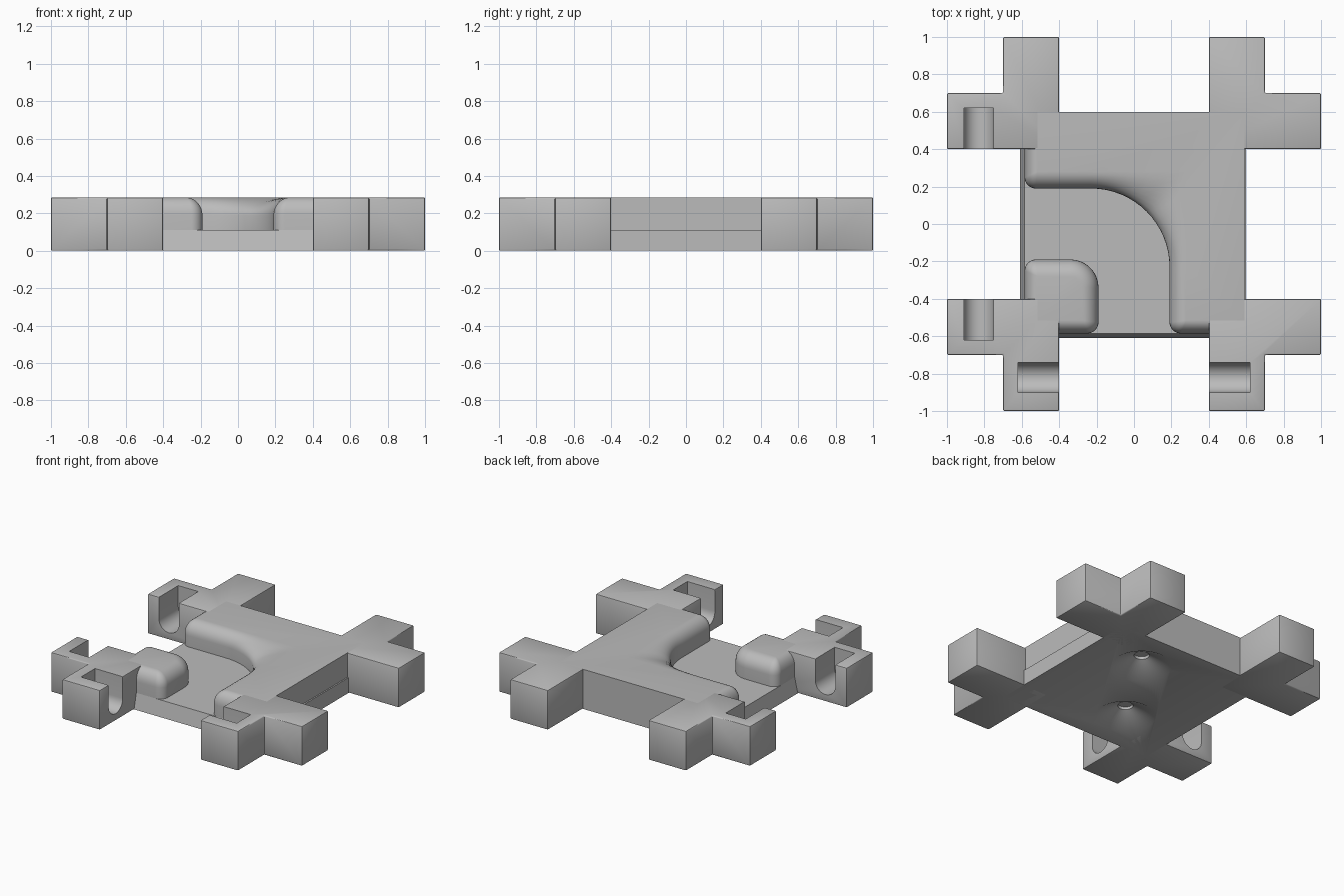
import bpy, bmesh, math
from mathutils import Vector, Matrix

if "Cube" in bpy.data.objects:
    bpy.data.objects.remove(bpy.data.objects["Cube"])

TOP, FLOOR, SHOULDER = 0.285, 0.11, 0.19

grey = bpy.data.materials.new("plain_grey")
grey.use_nodes = True
grey.diffuse_color = (0.5, 0.5, 0.5, 1)
bsdf = next(n for n in grey.node_tree.nodes if n.type == 'BSDF_PRINCIPLED')
bsdf.inputs["Base Color"].default_value = (0.5, 0.5, 0.5, 1)


def finish(bm, name):
    bmesh.ops.remove_doubles(bm, verts=bm.verts, dist=0.0005)
    bmesh.ops.recalc_face_normals(bm, faces=bm.faces)
    mesh = bpy.data.meshes.new(name)
    bm.to_mesh(mesh)
    bm.free()
    mesh.materials.append(grey)
    ob = bpy.data.objects.new(name, mesh)
    bpy.context.collection.objects.link(ob)
    return ob


def loft(rings, name, bevel=0):
    """Skin a stack of equal-length rings and cap both ends."""
    bm = bmesh.new()
    rows = [[bm.verts.new(p) for p in ring] for ring in rings]
    count = len(rows[0])
    for low, high in zip(rows, rows[1:]):
        for i in range(count):
            j = (i + 1) % count
            bm.faces.new((low[i], low[j], high[j], high[i]))
    bm.faces.new(rows[0][::-1])
    bm.faces.new(rows[-1])
    if bevel:
        bmesh.ops.recalc_face_normals(bm, faces=bm.faces)
        bmesh.ops.bevel(bm, geom=bm.edges[:], offset=bevel, segments=2,
                        profile=0.5, affect='EDGES')
    return finish(bm, name)


def outline(corners, steps=16):
    """Rounded polygon; a corner is (x, y, radius, keep_sharp)."""
    pts = []
    for i, (x, y, r, sharp) in enumerate(corners):
        p = Vector((x, y))
        u = (Vector(corners[i - 1][:2]) - p).normalized()
        v = (Vector(corners[(i + 1) % len(corners)][:2]) - p).normalized()
        for k in range(steps + 1):
            t = math.pi / 2 * k / steps
            c, s = math.cos(t), math.sin(t)
            reach = r / max(c, s) if sharp else r
            pts.append(p + r * (u + v) - reach * (v * c + u * s))
    return pts


def rounded_block(name, base, top, steps=8):
    """Upright wall that rolls over from the base outline to the top one."""
    a, b = outline(base), outline(top)
    levels = [(0, FLOOR - 0.005)]
    for k in range(steps + 1):
        t = math.pi / 2 * k / steps
        levels.append((1 - math.cos(t), SHOULDER + (TOP - SHOULDER) * math.sin(t)))
    rings = [[(*p.lerp(q, f), z) for p, q in zip(a, b)] for f, z in levels]
    return loft(rings, name)


def cut(target, cutter):
    mod = target.modifiers.new("cut", 'BOOLEAN')
    mod.operation, mod.solver, mod.object = 'DIFFERENCE', 'EXACT', cutter
    cutter.hide_render = True
    bpy.context.view_layer.objects.active = target
    bpy.ops.object.modifier_apply(modifier=mod.name)
    bpy.data.objects.remove(cutter)


def slot_cutter(axis, centre, start, end):
    """U-shaped slot running along an axis, open at the top."""
    r, mid = 0.08, 0.13
    profile = [(r, TOP + 0.1), (-r, TOP + 0.1)]
    for k in range(17):
        t = math.pi * (1 + k / 16)
        profile.append((r * math.cos(t), mid + r * math.sin(t)))
    place = (lambda s, w, z: (s, centre + w, z)) if axis == 'x' else \
            (lambda s, w, z: (centre + w, s, z))
    return loft([[place(s, w, z) for w, z in profile] for s in (start, end)], "slot_cutter")


# Base plate with drafted front and left-hand edges
def rectangle(low, high, z):
    return [(low, low, z), (high, low, z), (high, high, z), (low, high, z)]


parts = []
plate = loft([rectangle(-0.61, 0.6, 0), rectangle(-0.585, 0.6, FLOOR)], "base_plate")
parts.append(plate)

# Countersunk blind holes underneath
for x, y in ((0.17, 0.28), (-0.17, -0.29)):
    levels = [(0.22, -0.01), (0.197, 0), (0.05, 0.08), (0.05, 0.1)]
    rings = [[(x + r * math.cos(k * math.pi / 24), y + r * math.sin(k * math.pi / 24), z)
              for k in range(48)] for r, z in levels]
    cut(plate, loft(rings, "hole_cutter"))

# Raised outer bank of the curved channel
E, G = -0.585, -0.515
parts.append(rounded_block(
    "outer_bank",
    [(0.59, E, 0, 0), (0.59, 0.6, 0, 0), (E, 0.6, 0, 0),
     (E, 0.19, 0.06, 0), (0.19, 0.19, 0.42, 0), (0.19, E, 0.06, 0)],
    [(0.59, G, 0, 0), (0.59, 0.6, 0, 0), (G, 0.6, 0, 0),
     (G, 0.28, 0, 0), (0.28, 0.28, 0.51, 1), (0.28, G, 0, 0)]))

# Raised inner island of the curved channel
parts.append(rounded_block(
    "inner_island",
    [(E, E, 0.06, 0), (-0.19, E, 0.06, 0), (-0.19, -0.19, 0.15, 0), (E, -0.19, 0.06, 0)],
    [(G, G, 0, 0), (-0.28, G, 0, 0), (-0.28, -0.28, 0.06, 0), (G, -0.28, 0, 0)]))

# Corner connectors, with slots on the front and left-hand arms
shape = [(0.4, 0.4), (1, 0.4), (1, 0.7), (0.7, 0.7), (0.7, 1), (0.4, 1)]
for sx, side in ((1, "left"), (-1, "right")):
    for sy, end in ((1, "back"), (-1, "front")):
        rings = [[(sx * x, sy * y, z) for x, y in shape] for z in (0, TOP)]
        connector = loft(rings, f"{end}_{side}_connector", bevel=0.008)
        if sx < 0:
            cut(connector, slot_cutter('y', -0.83, sy * 0.3, sy * 0.62))
        if sy < 0:
            cut(connector, slot_cutter('x', -0.82, sx * 0.3, sx * 0.62))
        parts.append(connector)

# Smooth curved surfaces, keep hard edges crisp
bpy.ops.object.select_all(action='DESELECT')
for ob in parts:
    ob.select_set(True)
bpy.context.view_layer.objects.active = parts[0]
bpy.ops.object.shade_smooth_by_angle(angle=math.radians(35))
